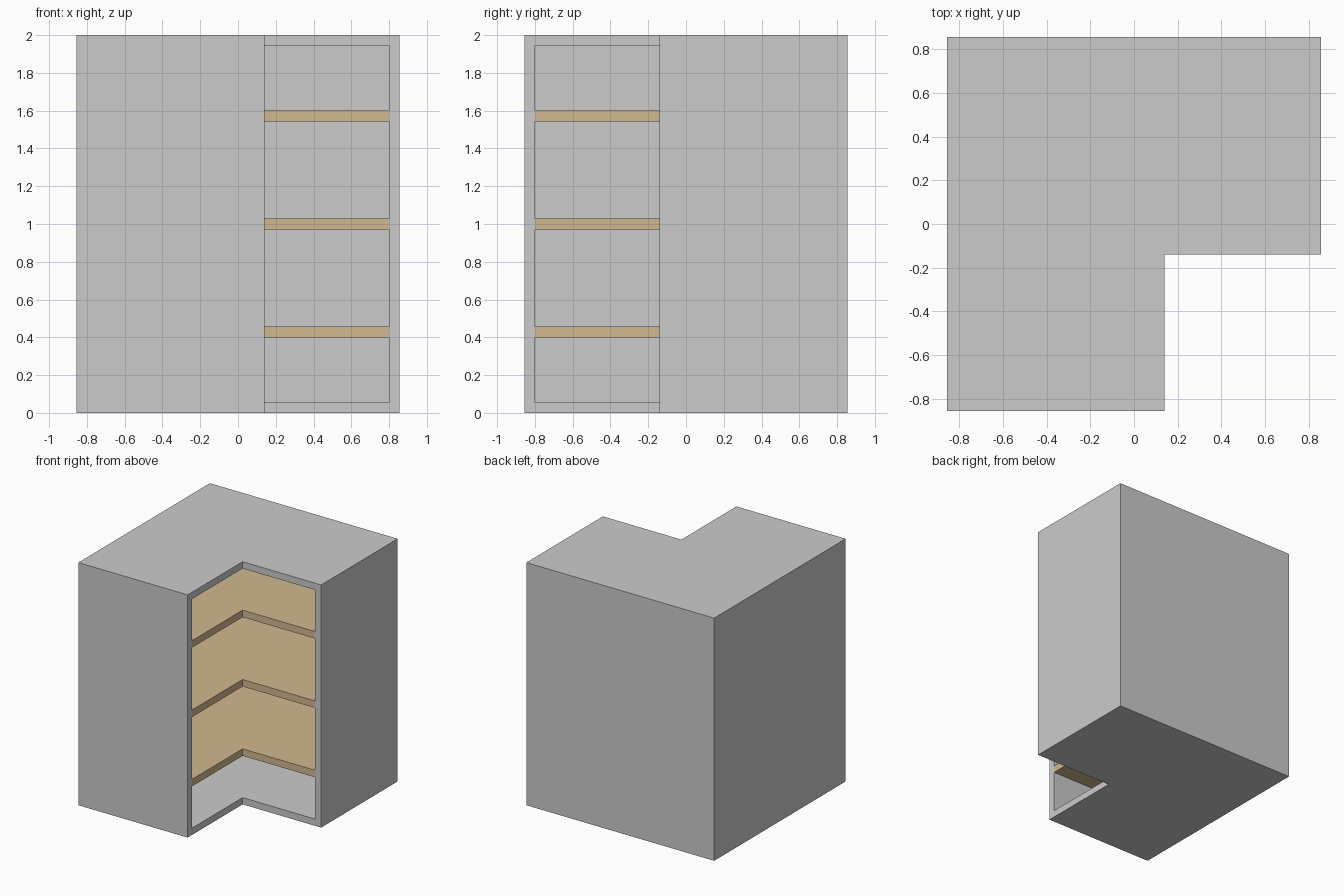
import bpy, bmesh

if "Cube" in bpy.data.objects:
    bpy.data.objects.remove(bpy.data.objects["Cube"])

HALF, INNER, NOTCH = 0.856, 0.80, 0.14   # outer half width, inner half width, notch corner
HEIGHT, WALL, SHELF = 2.0, 0.056, 0.058


def prism(name, outline, z0, z1):
    """Extrude a flat outline (counter-clockwise) from z0 to z1."""
    bm = bmesh.new()
    face = bm.faces.new([bm.verts.new((x, y, z0)) for x, y in outline])
    top = bmesh.ops.extrude_face_region(bm, geom=[face])["geom"]
    bmesh.ops.translate(bm, vec=(0, 0, z1 - z0),
                        verts=[v for v in top if isinstance(v, bmesh.types.BMVert)])
    bmesh.ops.recalc_face_normals(bm, faces=bm.faces)
    mesh = bpy.data.meshes.new(name)
    bm.to_mesh(mesh)
    bm.free()
    obj = bpy.data.objects.new(name, mesh)
    bpy.context.collection.objects.link(obj)
    return obj


def corner_outline(h):
    """Square of half width h with the front right corner notched out."""
    return [(-h, -h), (NOTCH, -h), (NOTCH, -NOTCH), (h, -NOTCH), (h, h), (-h, h)]


# Cabinet body: L-shaped block hollowed by a square cavity that opens at the notch
cabinet = prism("cabinet_body", corner_outline(HALF), 0, HEIGHT)
cutter = prism("cavity_cutter", [(-INNER, -INNER), (INNER, -INNER), (INNER, INNER), (-INNER, INNER)],
               WALL, HEIGHT - WALL)
cutter.hide_render = True
hollow = cabinet.modifiers.new("hollow", "BOOLEAN")
hollow.operation = "DIFFERENCE"
hollow.solver = "EXACT"
hollow.object = cutter
bpy.context.view_layer.objects.active = cabinet
bpy.ops.object.modifier_apply(modifier=hollow.name)
bpy.data.objects.remove(cutter)

# Wooden shelves, flush with the opening
wood = bpy.data.materials.new("wood")
wood.diffuse_color = (0.64, 0.48, 0.28, 1)
wood.use_nodes = True
wood.node_tree.nodes["Principled BSDF"].inputs["Base Color"].default_value = wood.diffuse_color
for i in range(3):
    z = 0.40 + i * 0.5715
    shelf = prism(f"shelf_{i + 1}", corner_outline(INNER), z, z + SHELF)
    shelf.data.materials.append(wood)
